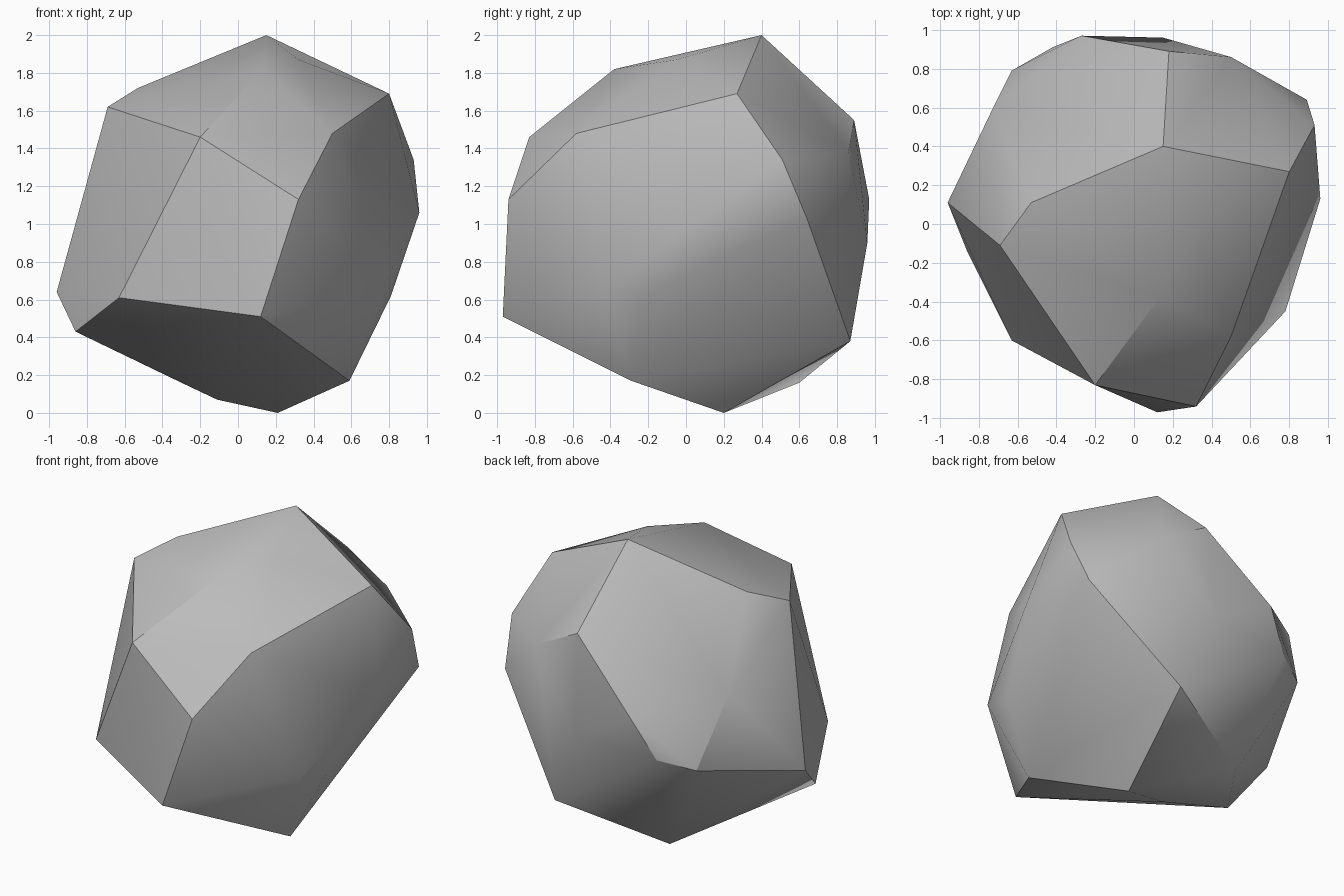
import bpy
import bmesh
import math

default_cube = bpy.data.objects.get("Cube")
if default_cube:
    bpy.data.objects.remove(default_cube, do_unlink=True)


def make_material(name, colour):
    """Create a flat material shown alike in viewport and render."""
    material = bpy.data.materials.new(name)
    material.use_nodes = True
    material.diffuse_color = colour
    shader = material.node_tree.nodes["Principled BSDF"]
    shader.inputs["Base Color"].default_value = colour
    shader.inputs["Roughness"].default_value = 0.9
    return material


def make_hull(name, corner_groups, material, crease_angle):
    """Wrap a convex faceted body around groups of corner points."""
    body = bmesh.new()
    for group in corner_groups:
        for corner in group:
            body.verts.new(corner)
    result = bmesh.ops.convex_hull(body, input=list(body.verts))
    # Drop any corner that ended up inside the body
    loose = [vert for vert in body.verts if not vert.link_faces]
    bmesh.ops.delete(body, geom=loose, context="VERTS")
    bmesh.ops.recalc_face_normals(body, faces=list(body.faces))

    mesh = bpy.data.meshes.new(name)
    body.to_mesh(mesh)
    body.free()
    mesh.materials.append(material)
    boulder = bpy.data.objects.new(name, mesh)
    bpy.context.collection.objects.link(boulder)

    # Soften shallow facets, keep the strong ridges crisp
    bpy.ops.object.select_all(action="DESELECT")
    boulder.select_set(True)
    bpy.context.view_layer.objects.active = boulder
    bpy.ops.object.shade_smooth_by_angle(angle=crease_angle)
    return boulder


# Crown of the boulder
crown = [
    (.15, .4, 2), (.8, .27, 1.69), (-.53, .11, 1.72), (-.69, -.11, 1.62),
    (.13, -.38, 1.82), (.32, -.05, 1.87), (.18, .89, 1.55),
]

# Front and left-hand slopes
front_slope = [
    (-.2, -.83, 1.46), (.32, -.94, 1.13), (.12, -.97, .51),
    (-.63, -.6, .61), (.5, -.58, 1.48), (.78, -.45, .68), (.81, -.23, .62),
    (.96, .13, 1.06), (.93, .51, 1.34), (.89, .64, 1.03),
]

# Rounded back
back_slope = [
    (.5, .86, 1.38), (-.27, .97, 1.13), (.15, .96, .9), (-.42, .91, .87),
    (-.63, .79, .81), (-.73, .59, 1.27), (-.96, .11, .64),
]

# Tapered underside
underside = [
    (-.86, -.14, .43), (.36, .87, .38), (-.3, .6, .16),
    (-.11, .14, .07), (.59, -.29, .17), (.21, .2, 0),
]

stone_grey = make_material("stone grey", (.5, .5, .5, 1))
make_hull("boulder", [crown, front_slope, back_slope, underside],
          stone_grey, math.radians(30))
